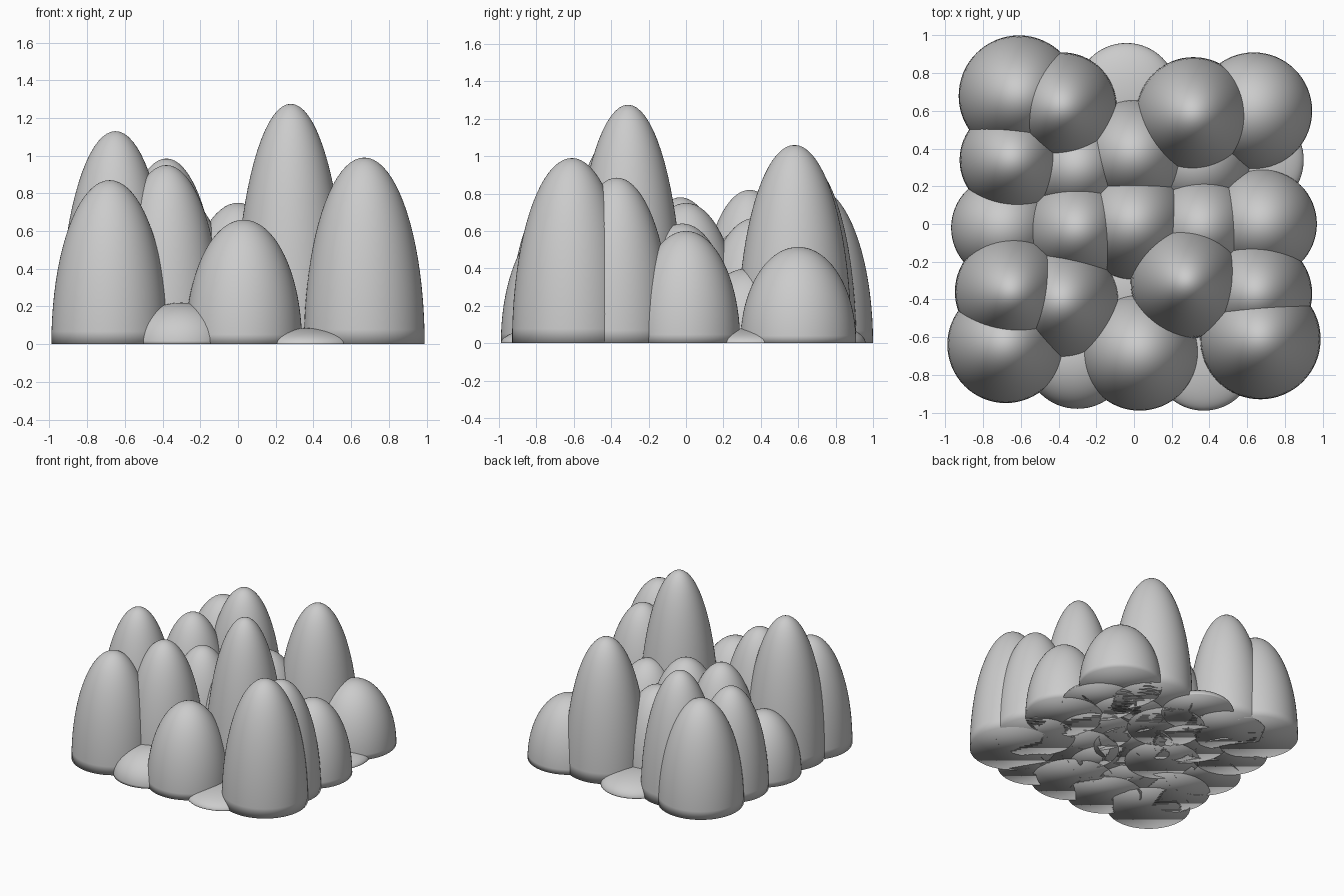
import bpy, bmesh
from mathutils import Matrix, Vector

if "Cube" in bpy.data.objects:
    bpy.data.objects.remove(bpy.data.objects["Cube"])

# Each row of mounds, front to back: (x, y, base radius, height)
ROWS = {
    "front": [(-0.68, -0.64, 0.31, 0.87), (-0.30, -0.70, 0.28, 0.22), (0.03, -0.68, 0.31, 0.66),
              (0.37, -0.72, 0.27, 0.085), (0.67, -0.61, 0.32, 0.99)],
    "near": [(-0.65, -0.36, 0.30, 1.13), (-0.38, -0.41, 0.30, 0.95), (-0.02, -0.34, 0.28, 0.15),
             (0.28, -0.31, 0.30, 1.275), (0.65, -0.37, 0.295, 0.885)],
    "middle": [(-0.69, -0.02, 0.28, 0.50), (-0.30, -0.03, 0.28, 0.78), (0.00, 0.00, 0.30, 0.75),
               (0.36, -0.02, 0.28, 0.64), (0.68, 0.00, 0.29, 0.60)],
    "far": [(-0.645, 0.34, 0.28, 0.82), (-0.30, 0.30, 0.28, 0.60), (0.00, 0.37, 0.29, 0.67),
            (0.34, 0.33, 0.28, 0.40), (0.62, 0.34, 0.28, 0.08)],
    "back": [(-0.61, 0.68, 0.32, 0.84), (-0.38, 0.62, 0.29, 0.985), (-0.04, 0.69, 0.27, 0.11),
             (0.315, 0.58, 0.305, 1.06), (0.635, 0.60, 0.31, 0.515)],
}


def mound(name, x, y, radius, height):
    """Half ellipsoid with a flat, closed base."""
    bm = bmesh.new()
    bmesh.ops.create_uvsphere(bm, u_segments=64, v_segments=40, radius=1)
    # Cut the lower half away and close the base
    bmesh.ops.bisect_plane(bm, geom=bm.verts[:] + bm.edges[:] + bm.faces[:], dist=1e-4,
                           plane_co=Vector((0, 0, 0)), plane_no=Vector((0, 0, 1)),
                           clear_inner=True)
    rim = [e for e in bm.edges if e.is_boundary]
    bmesh.ops.contextual_create(bm, geom=rim)
    bm.transform(Matrix.Diagonal((radius, radius, height, 1)))
    bmesh.ops.recalc_face_normals(bm, faces=bm.faces[:])
    for f in bm.faces:
        f.smooth = True
    mesh = bpy.data.meshes.new(name)
    bm.to_mesh(mesh)
    bm.free()
    obj = bpy.data.objects.new(name, mesh)
    obj.location = (x, y, 0)
    bpy.context.collection.objects.link(obj)


for row, mounds in ROWS.items():
    for i, spec in enumerate(mounds, 1):
        mound(f"{row}_mound_{i}", *spec)
